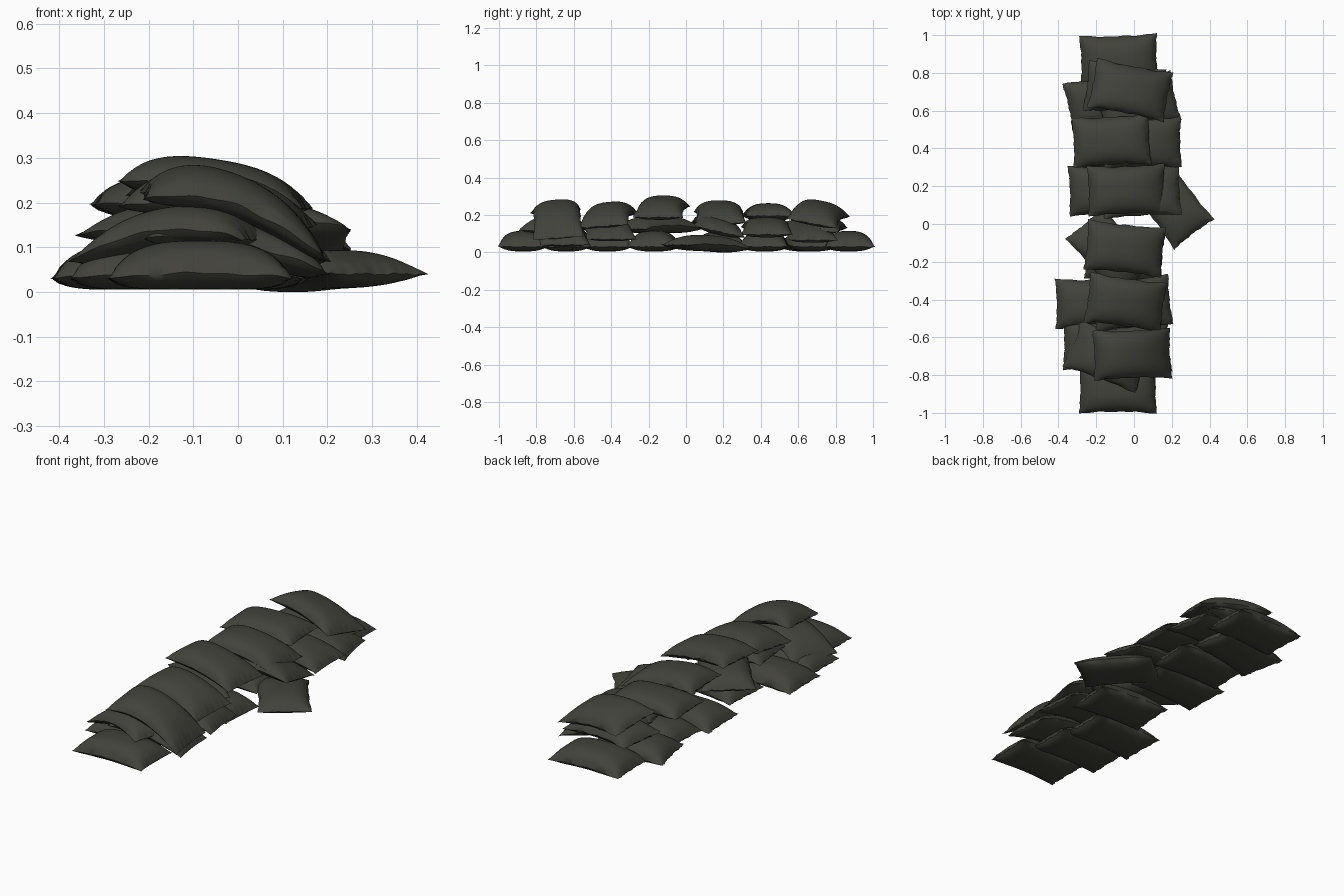
import bpy, bmesh, math, random
from mathutils import Matrix, Vector

random.seed(4)
if "Cube" in bpy.data.objects:
    bpy.data.objects.remove(bpy.data.objects["Cube"])

cloth = bpy.data.materials.new("dark olive cloth")
cloth.use_nodes = True
color = (0.055, 0.055, 0.044, 1)
cloth.diffuse_color = color
cloth.node_tree.nodes["Principled BSDF"].inputs["Base Color"].default_value = color


def sandbag(name, x, y, z, turn, tilt, droop, up, down, pitch=0, half=(0.207, 0.133)):
    """Pillow with a pinched seam, bent over whatever lies below it."""
    bm = bmesh.new()
    for side in (1, -1):
        new = bmesh.ops.create_grid(bm, x_segments=32, y_segments=24, size=1)["verts"]
        for v in new:
            v.co.z = side
        if side < 0:
            bmesh.ops.reverse_faces(bm, faces=list({f for v in new for f in v.link_faces}))
    phase = random.uniform(0, 6)
    spin = Matrix.Rotation(math.radians(turn), 3, "Z")
    for v in bm.verts:
        u, w, side = v.co
        full = max(0, (1 - abs(u) ** 3.4) * (1 - abs(w) ** 2.8)) ** 0.62
        rim = max(abs(u), abs(w)) ** 12
        px = u * half[0] * (1 - 0.04 * (1 - w * w))
        py = w * half[1] * (1 - 0.07 * (1 - u * u))
        # crumpled seam
        ripple = 0.0015 * rim * (math.sin(13 * u - 9 * w + phase) + math.sin(23 * w + 7 * u))
        pz = side * full * (up if side > 0 else down)
        pz += tilt * u + pitch * w - droop * u * u + ripple
        v.co = spin @ Vector((px + ripple, py - ripple, pz)) + Vector((x, y, z))
        v.co.z = max(v.co.z, 0)
    bmesh.ops.remove_doubles(bm, verts=bm.verts[:], dist=0.0005)
    mesh = bpy.data.meshes.new(name)
    bm.to_mesh(mesh)
    bm.free()
    mesh.materials.append(cloth)
    obj = bpy.data.objects.new(name, mesh)
    bpy.context.collection.objects.link(obj)
    bpy.ops.object.select_all(action="DESELECT")
    obj.select_set(True)
    bpy.context.view_layer.objects.active = obj
    bpy.ops.object.shade_smooth_by_angle(angle=math.radians(50))


# x, y, turn, tilt, thickness above the seam
bottom = [(-0.085, -0.87, 0, 0, 0.073), (-0.17, -0.64, 0, 0, 0.07), (-0.21, -0.42, 1, 0, 0.07),
          (-0.05, -0.17, -4, 0, 0.075), (-0.14, 0.18, 2, 0, 0.07), (-0.09, 0.42, -2, 0, 0.07),
          (-0.15, 0.655, 12, 0, 0.07), (-0.08, 0.87, 2, 0, 0.073), (0.195, 0.11, -53, 0.01, 0.05)]
for i, (x, y, turn, tilt, up) in enumerate(bottom):
    sandbag(f"bottom_sandbag_{i + 1}", x, y, 0.042, turn, tilt, 0.012, up, 0.036)

# x, y, z, turn, tilt, droop, pitch
middle = [(-0.14, -0.70, 0.137, -20, 0.025, 0.045, 0), (-0.015, -0.67, 0.11, 6, -0.04, 0.03, 0),
          (-0.01, -0.42, 0.13, 6, -0.03, 0.03, 0), (-0.13, -0.15, 0.145, -50, 0, 0.02, 0),
          (0.04, 0.17, 0.14, 3, -0.01, 0.02, -0.03), (0.045, 0.43, 0.135, 1, -0.02, 0.02, 0),
          (0.02, 0.64, 0.115, 12, -0.03, 0.02, 0), (-0.05, 0.71, 0.14, -7, -0.01, 0.02, 0)]
for i, (x, y, z, turn, tilt, droop, pitch) in enumerate(middle):
    sandbag(f"middle_sandbag_{i + 1}", x, y, z, turn, tilt, droop, 0.054, 0.038, pitch)

top = [(-0.01, -0.69, 0.205, 2, -0.07, 0.058, 0.01), (-0.045, -0.415, 0.205, -8, -0.03, 0.035, 0.01),
       (-0.05, -0.13, 0.237, -6, -0.03, 0.02, 0), (-0.04, 0.18, 0.212, 2, -0.03, 0.025, 0),
       (-0.12, 0.44, 0.203, 3, 0, 0.008, 0), (-0.02, 0.71, 0.21, -11, -0.03, 0.025, -0.025)]
for i, (x, y, z, turn, tilt, droop, pitch) in enumerate(top):
    sandbag(f"top_sandbag_{i + 1}", x, y, z, turn, tilt, droop, 0.06, 0.038, pitch)
